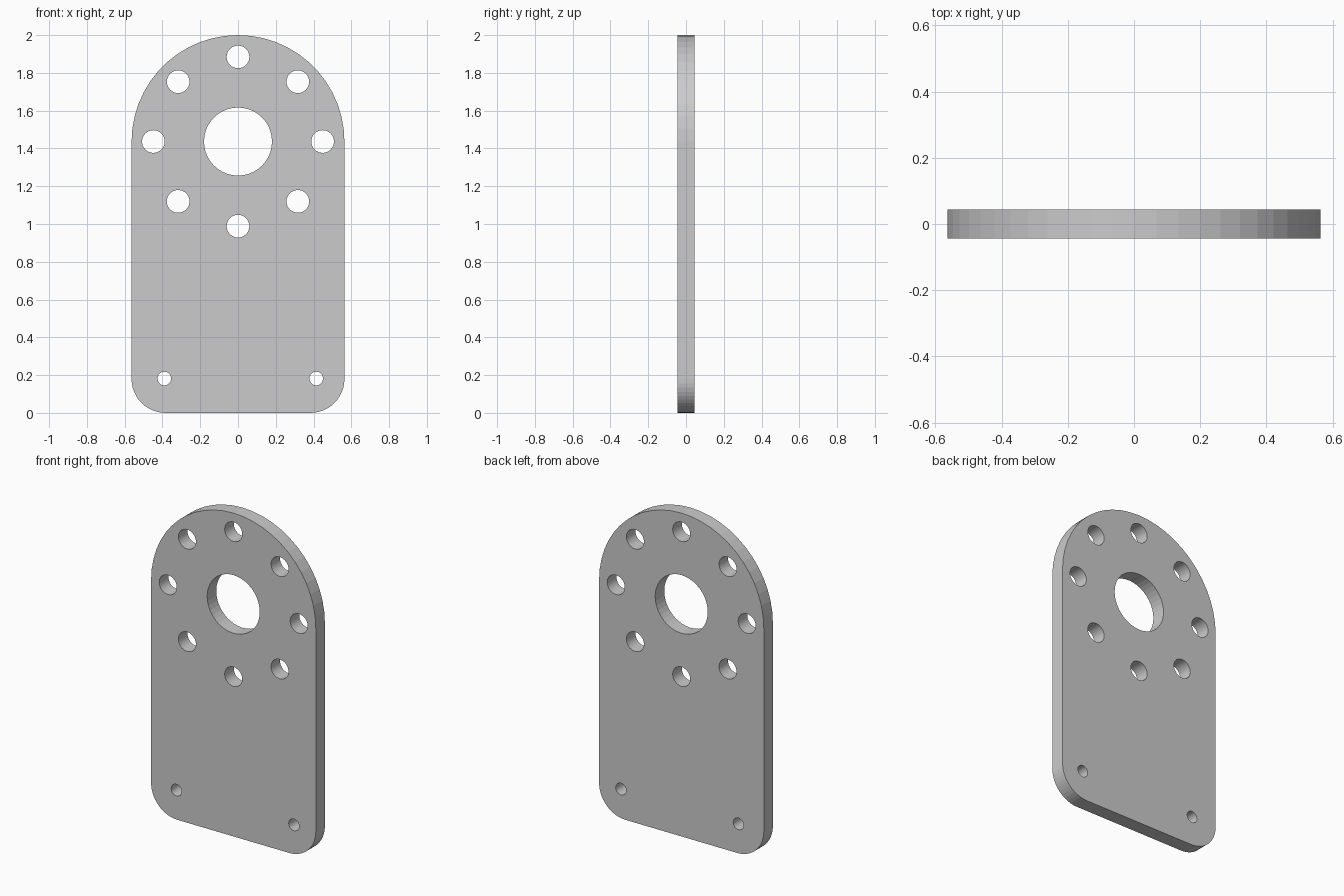
import bpy, bmesh
from math import pi, sin, cos
from mathutils import Matrix

if "Cube" in bpy.data.objects:
    bpy.data.objects.remove(bpy.data.objects["Cube"])

HALF_W, HALF_T = 0.5635, 0.0445
HUB_Z = 2 - HALF_W
CORNER = 0.18


def arc(cx, cz, r, a0, a1, n):
    return [(cx + r * cos(a0 + (a1 - a0) * i / n),
             cz + r * sin(a0 + (a1 - a0) * i / n)) for i in range(n + 1)]


def circle(cx, cz, r, n):
    return arc(cx, cz, r, 0, 2 * pi, n)[:-1]


# Outline: rounded top, straight sides, rounded bottom corners
inner = HALF_W - CORNER
loops = [arc(0, HUB_Z, HALF_W, 0, pi, 26)
         + arc(-inner, CORNER, CORNER, pi, 1.5 * pi, 12)
         + arc(inner, CORNER, CORNER, 1.5 * pi, 2 * pi, 12)]

# Central bore and ring of eight bolt holes
loops.append(circle(0, HUB_Z, 0.18, 40))
for i in range(8):
    a = i * pi / 4
    loops.append(circle(0.448 * cos(a), HUB_Z + 0.448 * sin(a), 0.06, 32))

# Two small mounting holes near the base
for x in (-0.39, 0.414):
    loops.append(circle(x, 0.182, 0.036, 32))

# Extruded plate from the filled profile
curve = bpy.data.curves.new("plate_profile", 'CURVE')
curve.dimensions = '2D'
curve.fill_mode = 'BOTH'
curve.extrude = HALF_T
for pts in loops:
    s = curve.splines.new('POLY')
    s.points.add(len(pts) - 1)
    for p, (x, z) in zip(s.points, pts):
        p.co = (x, z, 0, 1)
    s.use_cyclic_u = True
plate = bpy.data.objects.new("mounting_plate", curve)
bpy.context.collection.objects.link(plate)
bpy.context.view_layer.objects.active = plate
plate.select_set(True)
bpy.ops.object.convert(target='MESH')
plate = bpy.context.object
plate.name = "mounting_plate"

# Stand it upright and weld into one solid
bm = bmesh.new()
bm.from_mesh(plate.data)
bmesh.ops.remove_doubles(bm, verts=bm.verts, dist=1e-5)
bmesh.ops.transform(bm, matrix=Matrix.Rotation(pi / 2, 4, 'X'), verts=bm.verts)
bmesh.ops.recalc_face_normals(bm, faces=bm.faces)
for f in bm.faces:
    f.smooth = False
bm.to_mesh(plate.data)
bm.free()
